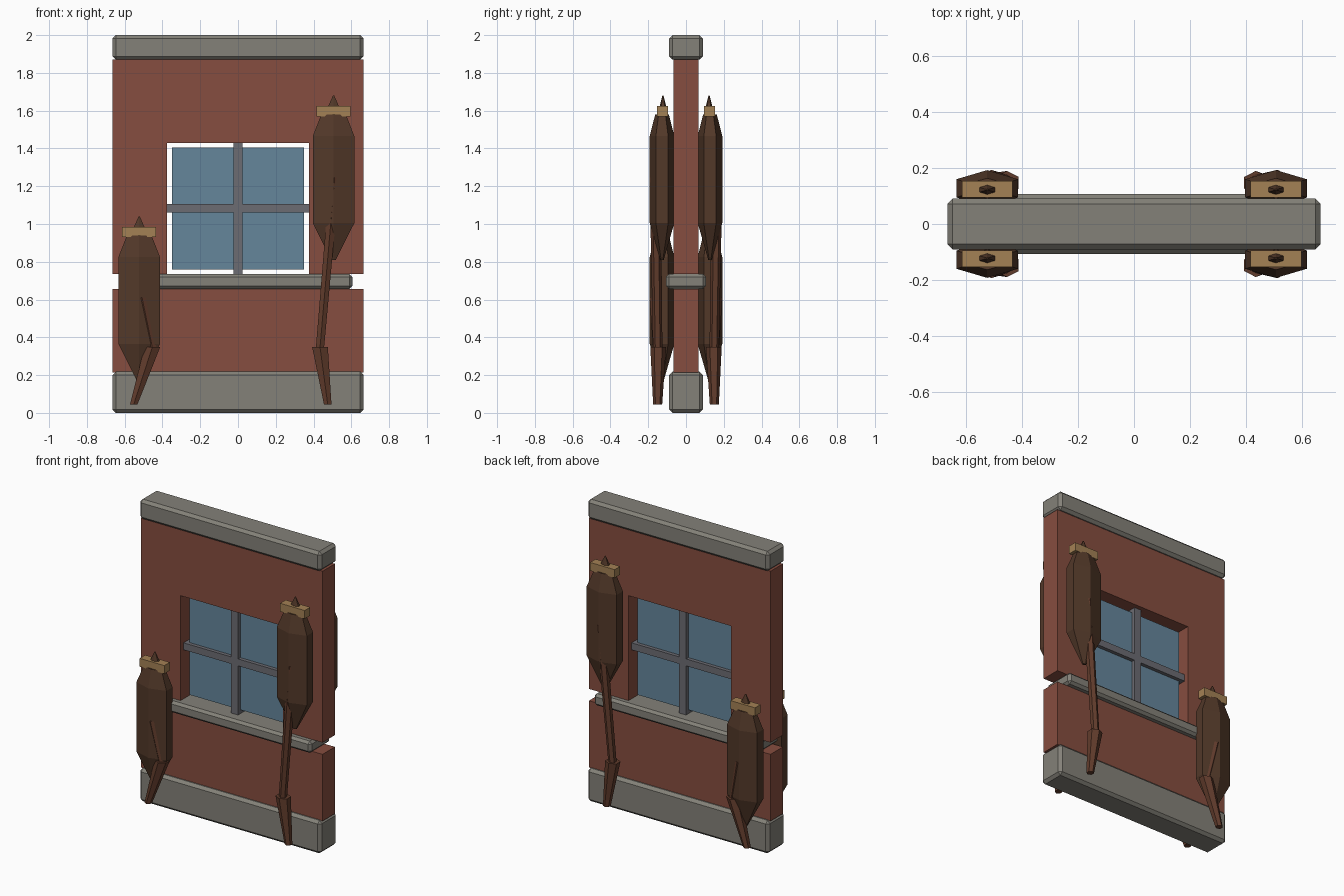
import bpy, bmesh
from math import pi, cos, sin
from mathutils import Vector

if "Cube" in bpy.data.objects:
    bpy.data.objects.remove(bpy.data.objects["Cube"])


def material(name, rgb):
    m = bpy.data.materials.new(name)
    m.diffuse_color = (*rgb, 1)
    m.use_nodes = True
    m.node_tree.nodes["Principled BSDF"].inputs["Base Color"].default_value = m.diffuse_color
    return m


BRICK = material("brick", (0.24, 0.075, 0.05))
STONE = material("stone", (0.23, 0.22, 0.19))
GLASS = material("glass", (0.13, 0.24, 0.33))
FRAME = material("frame", (0.15, 0.15, 0.17))
DARK = material("dark_wood", (0.085, 0.04, 0.022))
TAN = material("tan_wood", (0.37, 0.22, 0.09))
LIMB = material("limb_wood", (0.12, 0.045, 0.025))


def finish(name, bm, mat):
    bmesh.ops.recalc_face_normals(bm, faces=bm.faces)
    me = bpy.data.meshes.new(name)
    bm.to_mesh(me)
    bm.free()
    me.materials.append(mat)
    ob = bpy.data.objects.new(name, me)
    bpy.context.collection.objects.link(ob)
    return ob


def box(name, lo, hi, mat, bevel=0):
    bm = bmesh.new()
    bmesh.ops.create_cube(bm, size=1)
    for v in bm.verts:
        v.co = [a + (c + 0.5) * (b - a) for a, b, c in zip(lo, hi, v.co)]
    ob = finish(name, bm, mat)
    if bevel:
        mod = ob.modifiers.new("chamfer", 'BEVEL')
        mod.width, mod.segments = bevel, 1
    return ob


def loft(name, sections, mat, sides=6):
    """Skin rings given as (centre, x radius, y radius); a vertex faces the front."""
    bm = bmesh.new()
    rings = []
    for c, rx, ry in sections:
        rings.append([bm.verts.new(Vector(c) + Vector((
            rx * cos(2 * pi * i / sides - pi / 2),
            ry * sin(2 * pi * i / sides - pi / 2), 0))) for i in range(sides)])
    for a, b in zip(rings, rings[1:]):
        for i in range(sides):
            j = (i + 1) % sides
            bm.faces.new((a[i], a[j], b[j], b[i]))
    bm.faces.new(rings[0])
    bm.faces.new(rings[-1])
    return finish(name, bm, mat)


def mirror_back(ob):
    mod = ob.modifiers.new("front_and_back", 'MIRROR')
    mod.use_axis = (False, True, False)
    return ob


# Stone courses
W = 0.665
box("base_course", (-W, -0.09, 0), (W, 0.09, 0.218), STONE, 0.018)
box("top_course", (-W, -0.09, 1.87), (W, 0.09, 2.0), STONE, 0.018)
box("window_sill", (-0.605, -0.107, 0.657), (0.605, 0.107, 0.735), STONE, 0.016)

# Brick wall: lower panel, and upper panel around the window
box("lower_wall", (-W, -0.065, 0.215), (W, 0.065, 0.657), BRICK)
bm = bmesh.new()
arch = [(-W, 0.735), (-W, 1.87), (W, 1.87), (W, 0.735),
        (0.375, 0.735), (0.375, 1.43), (-0.375, 1.43), (-0.375, 0.735)]
face = bm.faces.new([bm.verts.new((x, -0.065, z)) for x, z in arch])
out = bmesh.ops.extrude_face_region(bm, geom=[face])
for v in out["geom"]:
    if isinstance(v, bmesh.types.BMVert):
        v.co.y = 0.065
finish("upper_wall", bm, BRICK)

# Window
box("window_glass", (-0.35, -0.01, 0.76), (0.35, 0.01, 1.405), GLASS)
box("vertical_muntin", (-0.025, -0.035, 0.735), (0.025, 0.035, 1.43), FRAME)
box("horizontal_muntin", (-0.375, -0.034, 1.06), (0.375, 0.034, 1.106), FRAME)


# Hanging pods, each with a collar, tip, upper limb and lower limb
def pod(tag, x, top, elbow_top, elbow, foot):
    y, rx = -0.127, 0.127
    mirror_back(loft(tag + "_pod_body", [
        ((x, y, top + 0.01), 0.075, 0.036),
        ((x, y, top - 0.105), rx, 0.065),
        ((x, y, top - 0.565), rx, 0.065),
        ((x, y, top - 0.76), 0.014, 0.009)], DARK))
    mirror_back(box(tag + "_pod_collar", (x - 0.09, -0.153, top), (x + 0.09, -0.095, top + 0.055), TAN))
    mirror_back(loft(tag + "_pod_tip", [
        ((x, -0.122, top + 0.05), 0.034, 0.018),
        ((x, -0.122, top + 0.11), 0.004, 0.003)], DARK))
    mirror_back(loft(tag + "_upper_limb", [
        ((elbow_top[0], -0.163, elbow_top[1]), 0.03, 0.03),
        ((elbow[0], -0.15, elbow[1]), 0.025, 0.025)], LIMB))
    mirror_back(loft(tag + "_lower_limb", [
        ((elbow[0], -0.147, elbow[1] + 0.005), 0.048, 0.042),
        ((foot[0], -0.15, foot[1]), 0.023, 0.024)], LIMB))


pod("low", -0.523, 0.93, (-0.508, 0.61), (-0.453, 0.345), (-0.552, 0.045))
pod("high", 0.506, 1.57, (0.512, 1.245), (0.434, 0.345), (0.475, 0.045))
